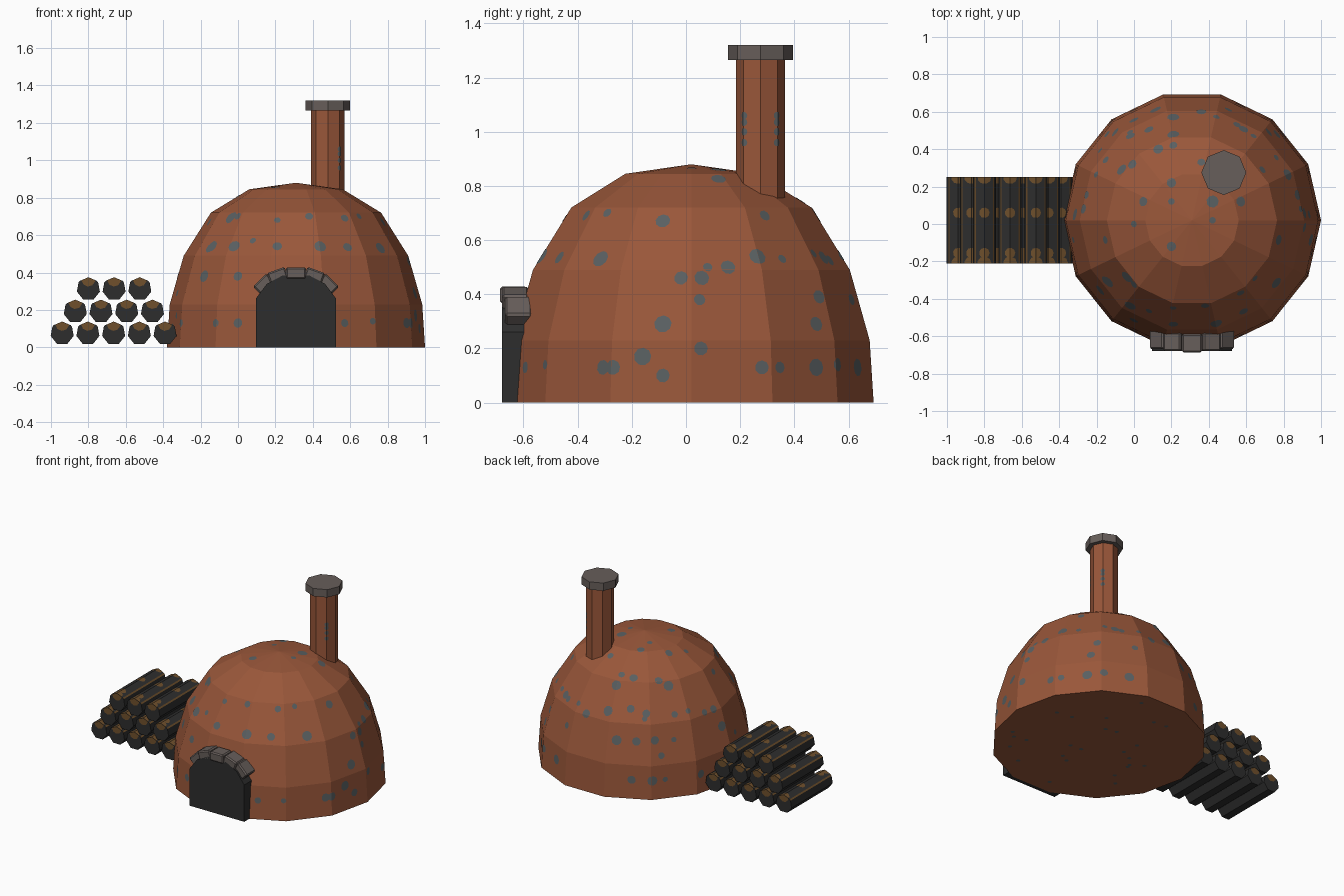
import bpy, bmesh, math, random
from mathutils import Vector, Matrix
from mathutils.bvhtree import BVHTree

if "Cube" in bpy.data.objects:
    bpy.data.objects.remove(bpy.data.objects["Cube"])

random.seed(4)
TAU = math.tau


def mat(name, r, g, b):
    m = bpy.data.materials.new(name)
    m.diffuse_color = (r, g, b, 1)
    m.use_nodes = True
    m.node_tree.nodes["Principled BSDF"].inputs["Base Color"].default_value = m.diffuse_color
    return m


CLAY = mat("fired clay", .32, .095, .042)
SLATE = mat("slate fleck", .10, .115, .12)
CHAR = mat("charcoal", .027, .027, .027)
WOOD = mat("bare wood", .16, .08, .025)
STONE = mat("grey stone", .135, .112, .103)


def finish(name, bm, *mats):
    bmesh.ops.recalc_face_normals(bm, faces=bm.faces)
    me = bpy.data.meshes.new(name)
    bm.to_mesh(me)
    for m in mats:
        me.materials.append(m)
    ob = bpy.data.objects.new(name, me)
    bpy.context.collection.objects.link(ob)
    return ob


def lathe(bm, cx, cy, n, profile):
    """Closed faceted solid from (radius, z) rings; radius 0 makes a tip."""
    rings = []
    for r, z in profile:
        k = n if r else 1
        rings.append([bm.verts.new((cx + r * math.cos(TAU * i / n),
                                    cy + r * math.sin(TAU * i / n), z)) for i in range(k)])
    for a, b in zip(rings, rings[1:]):
        for i in range(n):
            j = (i + 1) % n
            bm.faces.new((a[i], a[j], b[j], b[i]) if len(b) > 1 else (a[i], a[j], b[0]))
    for ring in (rings[0], rings[-1]):
        if len(ring) > 1:
            bm.faces.new(ring)


def clip(poly, co, nrm):
    """Keep the part of a polygon on the positive side of a plane."""
    out = []
    for a, b in zip(poly, poly[1:] + poly[:1]):
        da, db = (a - co).dot(nrm), (b - co).dot(nrm)
        if da >= 0:
            out.append(a)
        if da * db < 0:
            out.append(a.lerp(b, da / (da - db)))
    return out


def add_spot(bm, src, p, r, lift=.0015):
    """Thin patch around p that follows every face of src it touches."""
    for f in src.faces:
        d = (p - f.verts[0].co).dot(f.normal)
        if abs(d) >= r:
            continue
        rr = math.sqrt(r * r - d * d)
        u = f.normal.orthogonal().normalized()
        v = f.normal.cross(u)
        q = p - f.normal * d
        poly = [q + rr * (u * math.cos(TAU * i / 9) + v * math.sin(TAU * i / 9)) for i in range(9)]
        for lp in f.loops:
            a, b = lp.vert.co, lp.link_loop_next.vert.co
            poly = clip(poly, a, f.normal.cross(b - a))
            if len(poly) < 3:
                break
        if len(poly) > 2:
            bm.faces.new([bm.verts.new(c + f.normal * lift) for c in poly])


def spots_object(name, src, points, m):
    bm = bmesh.new()
    src.normal_update()
    for p, r in points:
        add_spot(bm, src, p, r)
    me = bpy.data.meshes.new(name)
    bm.to_mesh(me)
    me.materials.append(m)
    bpy.context.collection.objects.link(bpy.data.objects.new(name, me))


# Dome
CX, CY = .31, .02
dome = bmesh.new()
lathe(dome, CX, CY, 14, [(.69, 0), (.675, .23), (.60, .49), (.455, .72), (.25, .845), (0, .88)])
finish("dome", dome, CLAY)

# Flecks on the dome, placed as seen from the front, side and top
front = [(-.15, .53), (-.02, .54), (0, .13), (0, .70), (-.04, .69), (.21, .68), (.21, .54),
         (.38, .70), (.44, .54), (.585, .535), (.57, .69), (.76, .53), (.91, .46), (.57, .13),
         (.72, .14), (.9, .13), (-.18, .38), (0, .38), (-.12, .13), (.08, .57)]
side = [(-.085, .67), (-.085, .29), (-.085, .10), (-.31, .54), (-.29, .70), (-.27, .13),
        (-.16, .17), (.055, .20), (.05, .38), (.08, .50), (.155, .50), (.265, .54),
        (.28, .13), (.29, .69), (.47, .55), (.48, .29), (.48, .13), (.49, .39), (.61, .38)]
top = [(-.02, .49), (-.01, .32), (.13, .40), (.21, .42), (.21, .48), (.20, .12), (.20, .22),
       (.36, .60), (.36, .33), (.42, .12), (.42, .02), (.20, -.12), (.57, .12), (.55, .53),
       (.21, .57), (0, 0), (.05, .12)]
tree = BVHTree.FromBMesh(dome)
rays = []
for x, z in front:
    rays += [((x, -3, z), (0, 1, 0))]
    if z < .6:
        rays += [((x, 3, z), (0, -1, 0))]
for y, z in side:
    rays += [((3, y, z), (-1, 0, 0)), ((-3, y, z), (1, 0, 0))]
rays += [((x, y, 3), (0, 0, -1)) for x, y in top]
for i in range(26):
    a, r = random.uniform(0, TAU), .62 * math.sqrt(random.random())
    rays.append(((CX + r * math.cos(a), CY + r * math.sin(a), -3), (0, 0, 1)))
sizes = (.028, .022, .033, .018, .026)
pts = []
for i, (o, d) in enumerate(rays):
    hit = tree.ray_cast(Vector(o), Vector(d))[0]
    if hit:
        pts.append((hit, sizes[i % 5] if d[2] < 1 else .014))
dome.faces.ensure_lookup_table()
spots_object("dome_flecks", dome, pts, SLATE)

# Chimney with cap
ch = bmesh.new()
lathe(ch, .48, .275, 8, [(.09, .70), (.09, 1.28)])
finish("chimney", ch, CLAY)
spots_object("chimney_flecks", ch,
             [(Vector((.543, y, z)), .014) for y in (.215, .335) for z in (.96, 1.0, 1.035, 1.06)], SLATE)
cap = bmesh.new()
lathe(cap, .48, .275, 8, [(.12, 1.265), (.12, 1.32)])
finish("chimney_cap", cap, STONE)

# Arched door opening
half = [(.215, 0), (.215, .26), (.155, .34), (.07, .385)]
outline = half + [(-x, z) for x, z in reversed(half)]
bm = bmesh.new()
f = bm.faces.new([bm.verts.new((CX + x, -.68, z)) for x, z in outline])
ext = bmesh.ops.extrude_face_region(bm, geom=[f])["geom"]
bmesh.ops.translate(bm, vec=(0, .13, 0), verts=[v for v in ext if isinstance(v, bmesh.types.BMVert)])
if f.is_valid is False or not any(abs(g.calc_center_median().y + .68) < 1e-4 for g in bm.faces):
    bm.faces.new([v for v in bm.verts if abs(v.co.y + .68) < 1e-4])
finish("door_opening", bm, CHAR)

# Stones over the arch
bm = bmesh.new()
for x, z, ang, y, w in [(0, .397, 0, -.637, .105), (.098, .384, 20, -.63, .10), (.172, .338, 45, -.618, .10)]:
    for s in ((1, -1) if x else (1,)):
        M = (Matrix.Translation((CX + s * x, y, z)) @ Matrix.Rotation(math.radians(s * ang), 4, 'Y')
             @ Matrix.Diagonal((w, .10, .062, 1)))
        vs = bmesh.ops.create_cube(bm, size=1, matrix=M)["verts"]
        es = list({e for v in vs for e in v.link_edges})
        bmesh.ops.bevel(bm, geom=es, offset=.008, segments=1, affect='EDGES')
finish("arch_stones", bm, STONE)

# Stacked logs: seven sides, two upper edges worn to bare wood
R, Y0, Y1 = .063, -.21, .25
angles = []
for k in range(7):
    a = 90 + k * 360 / 7
    angles += [a - 5, a + 5] if k in (1, 6) else [a]
logs, bare = bmesh.new(), []
for row, (x0, z, n) in enumerate([(-.94, .075, 5), (-.87, .192, 4), (-.80, .312, 3)]):
    for i in range(n):
        x = x0 + i * .1375
        ends = [[logs.verts.new((x + R * math.cos(math.radians(a)), y, z + R * math.sin(math.radians(a))))
                 for a in angles] for y in (Y0, Y1)]
        m = len(angles)
        for k in range(m):
            j = (k + 1) % m
            f = logs.faces.new((ends[0][k], ends[0][j], ends[1][j], ends[1][k]))
            f.material_index = int(abs((angles[j] - angles[k]) % 360 - 10) < .1)
        for e in ends:
            logs.faces.new(e)
        # worn patches on the ends and along the top
        bare += [(Vector((x, Y0, z + .05)), .037), (Vector((x, Y1, z + .05)), .037),
                 (Vector((x, -.155, z + .058)), .028), (Vector((x, .06, z + .058)), .028)]
finish("log_stack", logs, CHAR, WOOD)
spots_object("log_bare_patches", logs, bare, WOOD)
